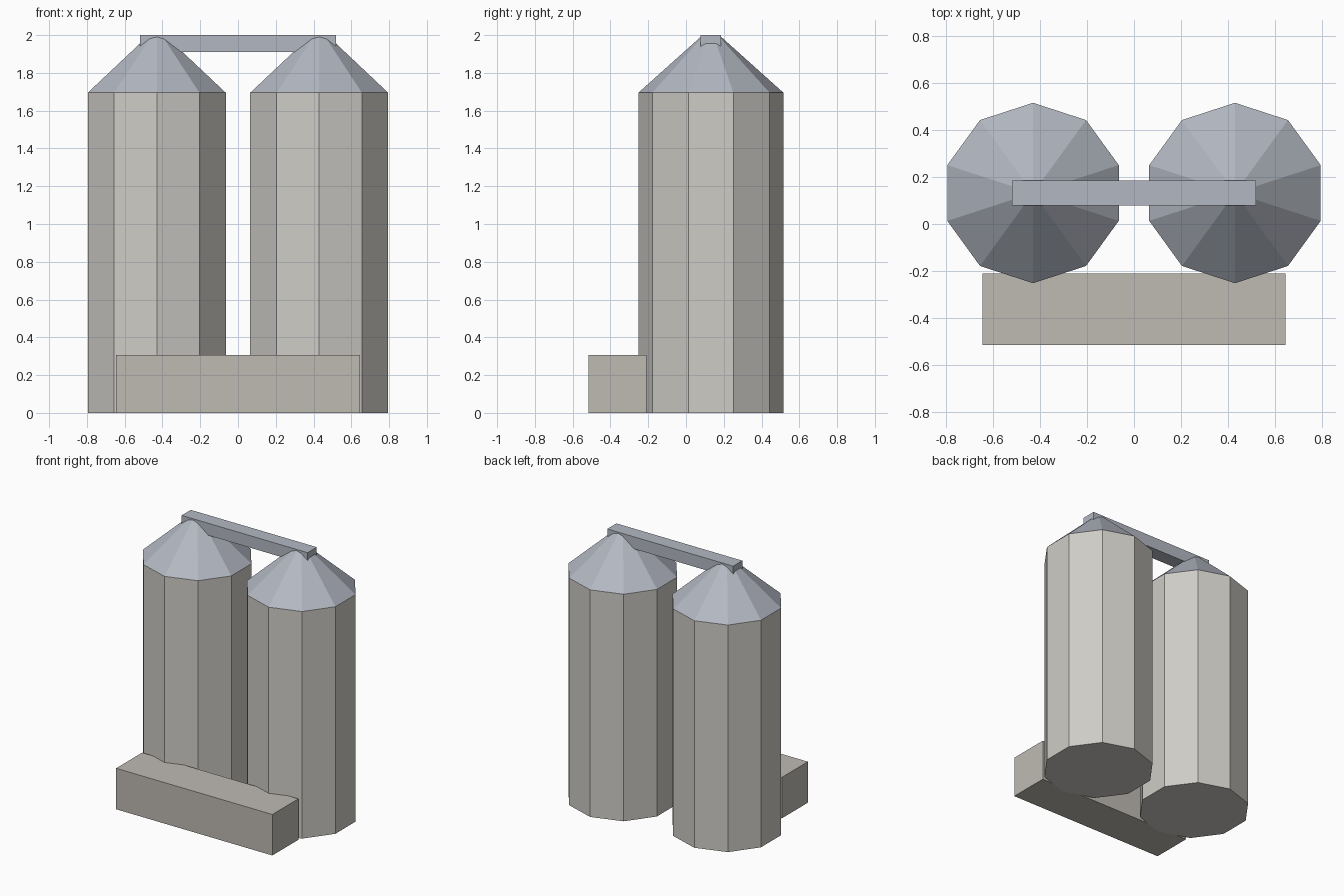
import bpy

if "Cube" in bpy.data.objects:
    bpy.data.objects.remove(bpy.data.objects["Cube"])

def material(name, color):
    m = bpy.data.materials.new(name)
    m.diffuse_color = (*color, 1)
    m.use_nodes = True
    m.node_tree.nodes["Principled BSDF"].inputs["Base Color"].default_value = m.diffuse_color
    return m

concrete = material("concrete", (0.62, 0.605, 0.565))
slate = material("slate_metal", (0.45, 0.48, 0.54))
stone = material("brown_stone", (0.52, 0.49, 0.45))

def frustum(name, x, y, z0, z1, r0, r1, mat):
    # ten-sided, with a corner facing front and back
    bpy.ops.mesh.primitive_cone_add(vertices=10, radius1=r0, radius2=r1, depth=z1 - z0,
                                    location=(x, y, (z0 + z1) / 2))
    ob = bpy.context.object
    ob.name = name
    ob.data.materials.append(mat)

def box(name, lo, hi, mat):
    bpy.ops.mesh.primitive_cube_add(size=1, location=[(a + b) / 2 for a, b in zip(lo, hi)])
    ob = bpy.context.object
    ob.name = name
    ob.scale = [b - a for a, b in zip(lo, hi)]
    bpy.ops.object.transform_apply(location=False, rotation=False, scale=True)
    ob.data.materials.append(mat)

# Two silos with conical roofs
for side, x in (("left", -0.43), ("right", 0.43)):
    frustum(f"{side}_silo", x, 0.132, 0, 1.695, 0.384, 0.384, concrete)
    frustum(f"{side}_roof", x, 0.132, 1.695, 1.998, 0.384, 0.046, slate)

# Conveyor bridge across the roof tops
box("conveyor_bridge", (-0.52, 0.078, 1.91), (0.52, 0.186, 2.0), slate)

# Low loading shed in front
box("loading_shed", (-0.645, -0.516, 0), (0.645, -0.21, 0.306), stone)
